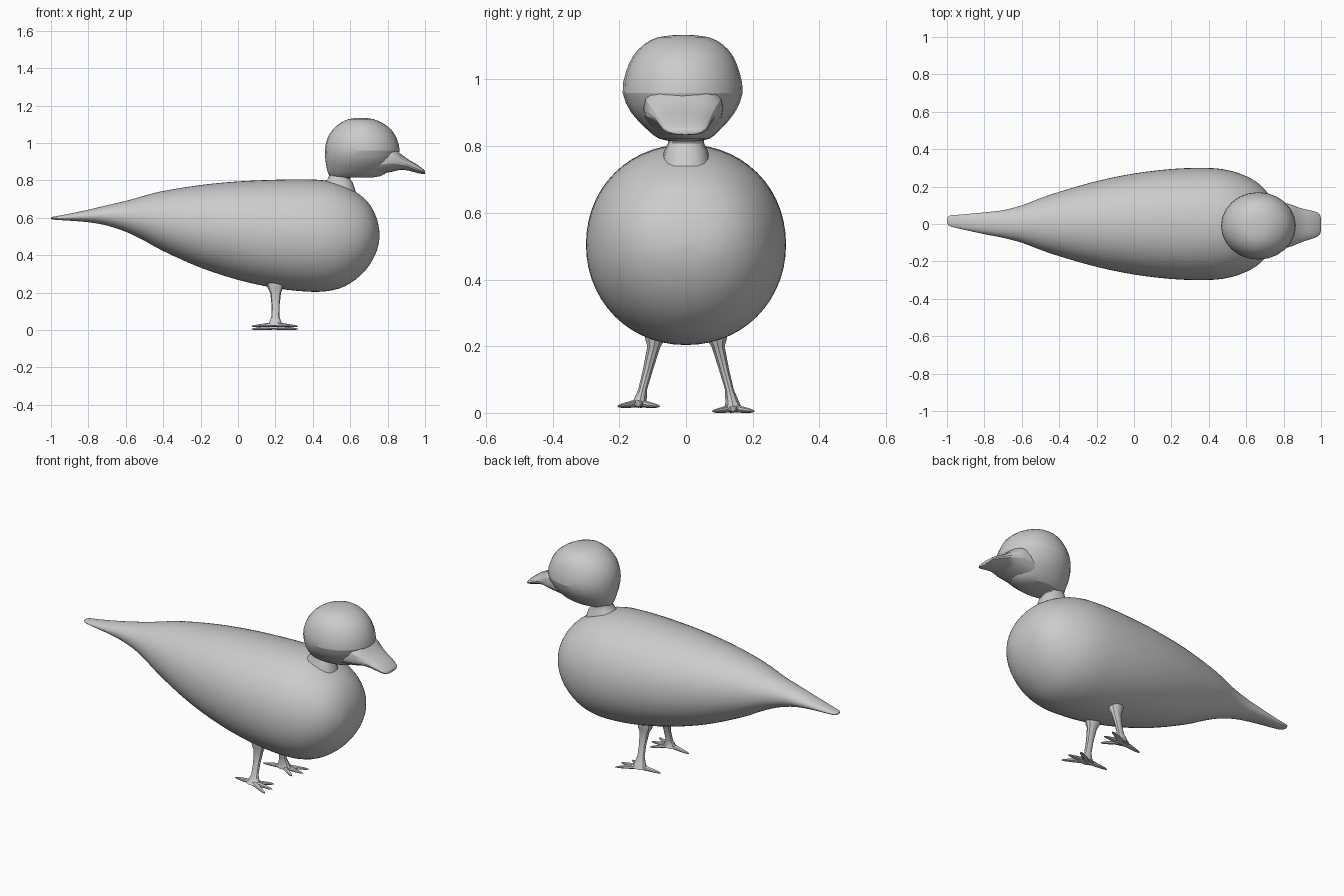
import bpy, bmesh, math
from mathutils import Vector

if "Cube" in bpy.data.objects:
    bpy.data.objects.remove(bpy.data.objects["Cube"])


def smooth_rows(rows, steps):
    """Catmull-Rom interpolation between section rows."""
    out = []
    n = len(rows)
    for i in range(n - 1):
        a, b, c, d = rows[max(i - 1, 0)], rows[i], rows[i + 1], rows[min(i + 2, n - 1)]
        for s in range(steps):
            t = s / steps
            out.append([0.5 * (2 * q + (r - p) * t + (2 * p - 5 * q + 4 * r - w) * t * t
                               + (3 * q - p - 3 * r + w) * t ** 3)
                        for p, q, r, w in zip(a, b, c, d)])
    out.append(list(rows[-1]))
    return out


def loft(bm, rings, sides, power=2.0):
    """Skin closed oval rings, each given as (centre, half axis u, half axis v)."""
    loops = []
    for c, u, v in rings:
        loop = []
        for i in range(sides):
            a = 2 * math.pi * i / sides
            ca, sa = math.cos(a), math.sin(a)
            ca = math.copysign(abs(ca) ** (2 / power), ca)
            sa = math.copysign(abs(sa) ** (2 / power), sa)
            loop.append(bm.verts.new(Vector(c) + Vector(u) * ca + Vector(v) * sa))
        loops.append(loop)
    for a, b in zip(loops, loops[1:]):
        for i in range(sides):
            j = (i + 1) % sides
            bm.faces.new((a[i], a[j], b[j], b[i]))
    bm.faces.new(loops[0][::-1])
    bm.faces.new(loops[-1])


def finish(bm, name, angle):
    bmesh.ops.recalc_face_normals(bm, faces=bm.faces)
    mesh = bpy.data.meshes.new(name)
    bm.to_mesh(mesh)
    bm.free()
    ob = bpy.data.objects.new(name, mesh)
    bpy.context.collection.objects.link(ob)
    bpy.ops.object.select_all(action='DESELECT')
    ob.select_set(True)
    bpy.context.view_layer.objects.active = ob
    if angle:
        bpy.ops.object.shade_smooth_by_angle(angle=math.radians(angle))
    return ob


def along_x(rows):
    # rows: x, y centre, half width, bottom z, top z
    return [((x, y, (b + t) / 2), (0, w, 0), (0, 0, (t - b) / 2)) for x, y, w, b, t in rows]


def along_z(rows):
    # rows: z, back x, front x, y centre, half width
    return [(((a + b) / 2, y, z), ((b - a) / 2, 0, 0), (0, w, 0)) for z, a, b, y, w in rows]


# Body with tapering tail
body = [(-1.0, .018, .012, .594, .602), (-.985, .017, .028, .59, .606),
        (-.93, .012, .038, .586, .616), (-.8, .004, .058, .576, .643),
        (-.7, 0, .074, .558, .667), (-.6, 0, .1, .525, .69), (-.5, 0, .138, .477, .718),
        (-.4, 0, .172, .422, .743), (-.2, 0, .229, .333, .775), (0, 0, .27, .268, .794),
        (.2, 0, .294, .224, .803), (.37, 0, .3, .205, .805), (.48, 0, .292, .208, .797),
        (.57, 0, .268, .233, .77), (.65, 0, .228, .287, .724), (.705, 0, .178, .35, .67),
        (.738, 0, .122, .413, .607), (.752, 0, .07, .46, .555), (.757, 0, .012, .497, .513)]
bm = bmesh.new()
loft(bm, along_x(smooth_rows(body, 3)), 56, 2.06)
finish(bm, "body", 30)

# Neck
neck = [(.74, .43, .63, 0, .075), (.785, .455, .615, 0, .066), (.81, .482, .598, 0, .054),
        (.835, .49, .605, 0, .054), (.9, .5, .65, 0, .08)]
bm = bmesh.new()
loft(bm, along_z(neck), 16, 2.4)
finish(bm, "neck", 30)

# Head
head = [(.814, .53, .70, -.004, .03), (.822, .492, .76, -.005, .075),
        (.85, .478, .805, -.007, .11), (.9, .468, .842, -.009, .155),
        (.96, .465, .864, -.01, .18), (1.02, .476, .85, -.01, .171),
        (1.07, .505, .82, -.009, .15), (1.105, .545, .775, -.008, .118),
        (1.127, .59, .725, -.008, .075), (1.134, .645, .67, -.008, .015)]
bm = bmesh.new()
loft(bm, along_z(smooth_rows(head, 2)), 24)
finish(bm, "head", 18)

# Beak, flattening toward a rounded tip
beak = [(.74, -.008, .12, .832, .99), (.82, -.008, .118, .845, .985),
        (.87, -.008, .1, .856, .942), (.91, -.006, .086, .852, .912),
        (.955, -.004, .074, .84, .886), (.985, -.003, .062, .834, .864),
        (.997, -.002, .045, .834, .853), (1.0, -.002, .025, .837, .847)]
bm = bmesh.new()
loft(bm, along_x(smooth_rows(beak, 2)), 20, 2.3)
finish(bm, "beak", 25)

# Legs with three front toes and one back toe
for side, lift, name in ((1, 0, "left_leg"), (-1, .013, "right_leg")):
    bm = bmesh.new()
    leg = [(.26, .15, .25, .088, .036), (.222, .16, .24, .092, .032),
           (.2, .172, .23, .096, .021), (.13, .18, .222, .114, .016),
           (.07, .178, .222, .13, .014), (.035, .165, .235, .139, .022),
           (.012 + lift, .155, .25, .142, .03)]
    loft(bm, along_z([(z, a, b, side * y, w) for z, a, b, y, w in leg]), 10)
    hub = Vector((.195, side * .142, .018 + lift))
    for dx, dy, width in ((.12, .062, .015), (.125, .0, .015), (.095, -.062, .014),
                          (-.122, -.012, .015)):
        d = Vector((dx, side * dy, -.01))
        across = Vector((-d.y, d.x, 0)).normalized()
        rings = []
        for t, w, h in ((0, 1.1, .013), (.3, 1, .011), (.65, .75, .008), (.9, .5, .005), (1, .15, .002)):
            rings.append((hub + d * t, across * width * w, Vector((0, 0, h))))
        loft(bm, rings, 8)
    bmesh.ops.translate(bm, verts=bm.verts, vec=(0, 0, 0))
    low = min(v.co.z for v in bm.verts)
    for v in bm.verts:
        if v.co.z < .05:
            v.co.z += lift + .002 - low if side < 0 else -low
    finish(bm, name, 30)
